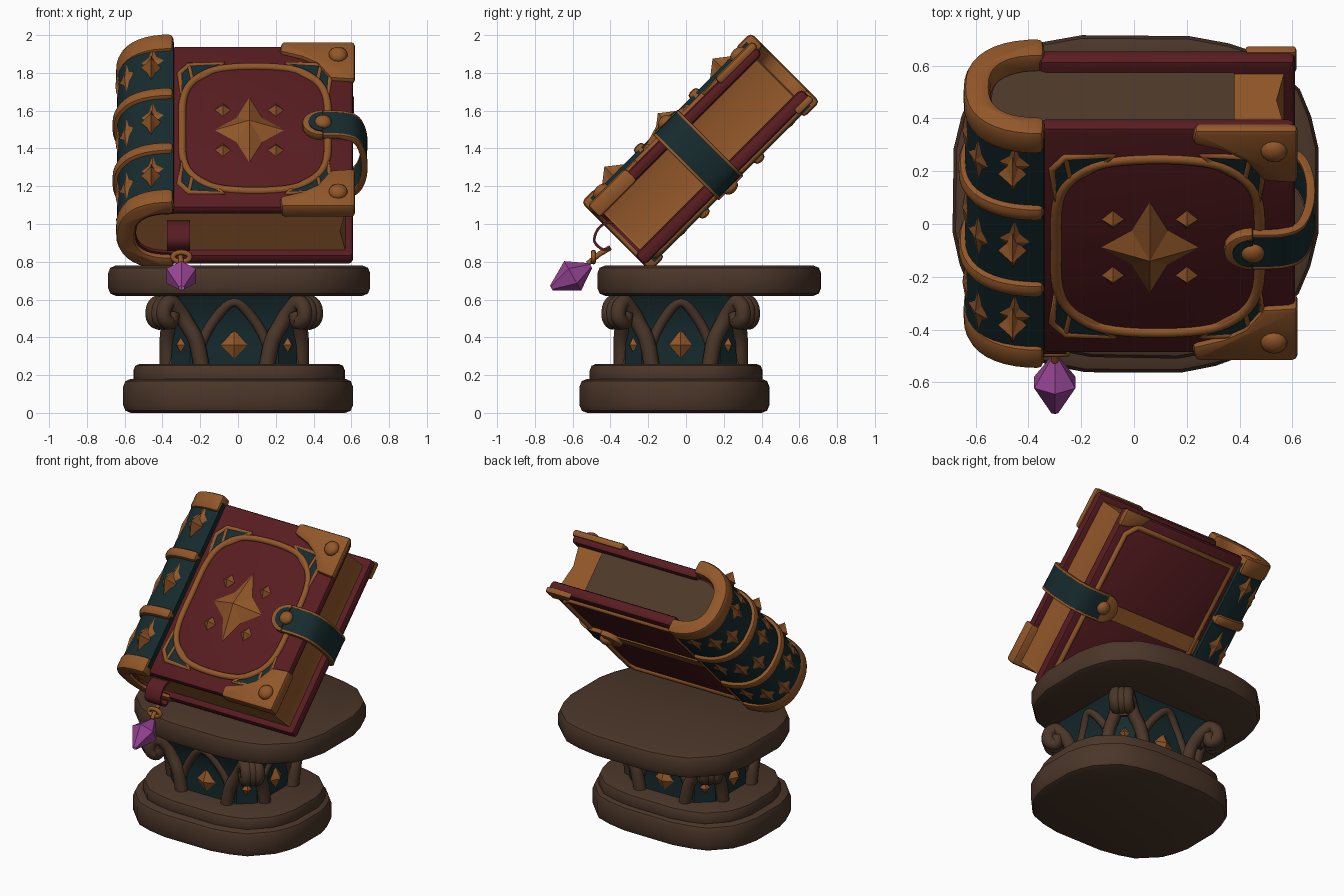
import bpy, bmesh, math, random
from mathutils import Matrix, Vector

if "Cube" in bpy.data.objects:
    bpy.data.objects.remove(bpy.data.objects["Cube"])
random.seed(4)


def material(name, *rgb):
    m = bpy.data.materials.new(name)
    m.use_nodes = True
    m.diffuse_color = (*rgb, 1)
    m.node_tree.nodes["Principled BSDF"].inputs["Base Color"].default_value = (*rgb, 1)
    return m


RED = material("red leather", .098, .012, .015)
GOLD = material("gold", .285, .095, .022)
TEAL = material("dark teal", .008, .024, .027)
STONE = material("brown stone", .07, .037, .022)
PAPER = material("shaded paper", .075, .04, .023)
LIGHT_PAPER = material("light paper", .42, .155, .042)
PURPLE = material("purple crystal", .31, .06, .30)

# Frames: the tilted book, its (x, depth, height) section, and a (y, z, x) section
BOOK = Matrix.Translation((0, -.22, .78)) @ Matrix.Rotation(math.radians(45), 4, 'X')
SECTION = BOOK @ Matrix(((1, 0, 0, 0), (0, 0, 1, 0), (0, 1, 0, 0), (0, 0, 0, 1)))
SIDE = Matrix(((0, 0, 1, 0), (1, 0, 0, 0), (0, 1, 0, 0), (0, 0, 0, 1)))
# The pillar is shallower than it is wide
PILLAR = Matrix.Translation((-.02, -.028, 0)) @ Matrix.Diagonal((.98, .87, 1, 1))


def finish(name, bm, mat, M, angle=35):
    bm.transform(M)
    bmesh.ops.recalc_face_normals(bm, faces=bm.faces)
    me = bpy.data.meshes.new(name)
    bm.to_mesh(me)
    bm.free()
    me.materials.append(mat)
    me.shade_smooth()
    me.set_sharp_from_angle(angle=math.radians(angle))
    ob = bpy.data.objects.new(name, me)
    bpy.context.collection.objects.link(ob)


def prism(name, pts, z0, z1, mat, M=Matrix(), bevel=0):
    bm = bmesh.new()
    lo, hi = ([bm.verts.new((x, y, z)) for x, y in pts] for z in (z0, z1))
    bm.faces.new(lo)
    bm.faces.new(hi)
    for i in range(len(pts)):
        j = (i + 1) % len(pts)
        bm.faces.new((lo[i], lo[j], hi[j], hi[i]))
    bmesh.ops.recalc_face_normals(bm, faces=bm.faces)
    if bevel:
        sharp = [e for e in bm.edges if e.calc_face_angle(0) > .5]
        bmesh.ops.bevel(bm, geom=sharp, offset=bevel, segments=2, profile=.5,
                        affect='EDGES', clamp_overlap=True)
    finish(name, bm, mat, M)


def smooth(pts, closed=False, n=5):
    """Points along a smooth line through pts."""
    pts = [Vector(p) for p in pts]
    k, out = len(pts), []
    for i in range(k if closed else k - 1):
        a, b, c, d = [pts[j % k] if closed else pts[min(max(j, 0), k - 1)]
                      for j in range(i - 1, i + 3)]
        for s in range(n):
            t = s / n
            out.append(b + (c - a) * t / 2 + (2 * a - 5 * b + 4 * c - d) * t * t / 2
                       + (3 * b - a - 3 * c + d) * t ** 3 / 2)
    return out if closed else out + [pts[-1]]


def band(name, path, thick, z0, z1, mat, M, bevel=0):
    """Strip of even thickness that follows a flat path."""
    left, right = [], []
    for i, p in enumerate(path):
        t = (path[min(i + 1, len(path) - 1)] - path[max(i - 1, 0)]).normalized()
        off = Vector((-t.y, t.x)) * thick / 2
        left.append(p + off)
        right.append(p - off)
    prism(name, left + right[::-1], z0, z1, mat, M, bevel)


def tube(name, pts, radius, mat, M=Matrix(), closed=False):
    cu = bpy.data.curves.new(name, 'CURVE')
    cu.dimensions = '3D'
    cu.bevel_depth, cu.bevel_resolution, cu.use_fill_caps = radius, 2, True
    sp = cu.splines.new('POLY')
    sp.points.add(len(pts) - 1)
    for p, q in zip(sp.points, pts):
        p.co = (*(M @ Vector(q)), 1)
    sp.use_cyclic_u = closed
    cu.materials.append(mat)
    bpy.context.collection.objects.link(bpy.data.objects.new(name, cu))


def spike(name, hx, hy, height, M, pinch=.5):
    """Four-pointed faceted star; pinch .5 makes a diamond."""
    ring = [(hx, 0), (hx * pinch, hy * pinch), (0, hy), (-hx * pinch, hy * pinch),
            (-hx, 0), (-hx * pinch, -hy * pinch), (0, -hy), (hx * pinch, -hy * pinch)]
    bm = bmesh.new()
    vs = [bm.verts.new((x, y, 0)) for x, y in ring]
    top = bm.verts.new((0, 0, height))
    bm.faces.new(vs)
    for i in range(8):
        bm.faces.new((vs[i], vs[(i + 1) % 8], top))
    finish(name, bm, GOLD, M, 10)


def stud(name, x, v, w, r):
    bm = bmesh.new()
    bmesh.ops.create_uvsphere(bm, u_segments=14, v_segments=8, radius=r)
    finish(name, bm, GOLD, BOOK @ at(x, v, w) @ Matrix.Diagonal((1, 1, .7, 1)))


def at(x, y, z):
    return Matrix.Translation((x, y, z))


def octagon(hx, hy, c, cy=0):
    return [(hx, cy + hy - c), (hx - c, cy + hy), (c - hx, cy + hy), (-hx, cy + hy - c),
            (-hx, cy + c - hy), (c - hx, cy - hy), (hx - c, cy - hy), (hx, cy + c - hy)]


def slab(name, hx, hy, c, cy, z0, z1, bevel):
    """Worn stone slab: an uneven octagon with softened corners."""
    raw = [Vector(p) + Vector((random.uniform(-.012, .012), random.uniform(-.012, .012)))
           for p in octagon(hx, hy, c, cy)]
    pts = []
    for i, p in enumerate(raw):
        a, b = raw[i - 1], raw[(i + 1) % 8]
        pts += [p.lerp(a, .25), p * .8 + (a + b) * .1, p.lerp(b, .25)]
    prism(name, pts, z0, z1, STONE, bevel=bevel)


# Pedestal slabs
slab("base_slab", .615, .5, .25, -.055, 0, .18, .04)
slab("base_step", .56, .455, .23, -.05, .14, .26, .035)
slab("top_slab", .69, .59, .28, .125, .62, .78, .04)

# Flared pedestal core
bm = bmesh.new()
rings = [[bm.verts.new((x, y, z)) for x, y in octagon(h, h, .1)]
         for z, h in ((.24, .34), (.42, .335), (.54, .36), (.63, .41))]
for a, b in zip(rings, rings[1:]):
    for i in range(8):
        bm.faces.new((a[i], a[(i + 1) % 8], b[(i + 1) % 8], b[i]))
finish("pedestal_core", bm, TEAL, PILLAR, 30)

# Arches, scrolled corner columns and gold diamonds on the four sides
upright = Matrix.Rotation(math.radians(90), 4, 'X')
for i in range(4):
    R = PILLAR @ Matrix.Rotation(math.radians(90 * i), 4, 'Z')
    arch = [(-.2, -.335, .25), (-.17, -.33, .38), (-.1, -.345, .5), (0, -.375, .59)]
    arch += [(-x, y, z) for x, y, z in arch[-2::-1]]
    tube("arch_%d" % i, smooth(arch), .028, STONE, R)
    spike("side_diamond_%d" % i, .075, .08, .04, R @ at(0, -.335, .36) @ upright)
    D = R @ Matrix.Rotation(math.radians(45), 4, 'Z')
    for s in (-1, 0, 1):
        scroll = [(.07 * s, -.43, .47), (.05 * s, -.46, .53), (.04 * s, -.52, .585),
                  (.04 * s, -.57, .56), (.04 * s, -.575, .505), (.04 * s, -.53, .48),
                  (.04 * s, -.51, .53)]
        if s:
            scroll[:0] = [(.13 * s, -.38, .25), (.11 * s, -.4, .38)]
        tube("corner_scroll_%d_%d" % (i, s), smooth(scroll), .042, STONE, D)
    spike("corner_diamond_%d" % i, .035, .04, .03, D @ at(0, -.41, .36) @ upright)

# Covers and page block
for name, v0, v1, w0, w1 in (("back_cover", 0, 1.25, 0, .075), ("front_cover", .025, 1.235, .35, .415)):
    prism(name, [(-.36, v0), (.61, v0), (.61, v1), (-.36, v1)], w0, w1, RED, BOOK, .025)


def arc(cx, rx, rw, steps=20):
    """Rounded spine section, from the front cover round to the back cover."""
    out = []
    for i in range(steps + 1):
        a = math.pi * (.5 + i / steps)
        c, s = math.cos(a), math.sin(a)
        out.append(Vector((cx + rx * math.copysign(abs(c) ** .8, c),
                           .215 + rw * math.copysign(abs(s) ** .8, s))))
    return out


pages = arc(-.34, .2, .15)
block = pages + [Vector((.57, .065)), Vector((.54, .215)), Vector((.57, .365))]
prism("pages", block, .05, 1.19, GOLD, SECTION)
prism("page_bottoms", block, .042, .05, LIGHT_PAPER, SECTION)
prism("page_tops", pages + [Vector((.38, .065)), Vector((.38, .365))], 1.19, 1.198, PAPER, SECTION)

# Spine with lining, end caps and ribs
spine, slim = arc(-.34, .275, .215), arc(-.34, .255, .21)
band("spine_lining", arc(-.34, .225, .17), .05, .025, 1.18, RED, SECTION)
band("spine_cover", spine, .05, .05, 1.22, TEAL, SECTION)
for name, v, half, path in (("lower_cap", .055, .055, slim), ("lower_rib", .42, .035, spine),
                            ("upper_rib", .83, .035, spine), ("upper_cap", 1.21, .06, slim)):
    band("spine_" + name, path, .1, v - half, v + half, GOLD, SECTION, .025)
for v in (.22, .62, 1.03):
    spike("spine_stud", .055, .09, .07, BOOK @ at(-.46, v, .45), .42)
    for k in (2, 6, 9, 12, 15, 18):
        p, t = spine[k], spine[k + 1] - spine[k - 1]
        n = Vector((t.y, -t.x)).normalized()
        n = n if n.x < 0 else -n
        turn = Matrix.Rotation(math.atan2(n.x, n.y), 4, 'Y')
        shift = (.05, -.05, 0)[k // 3 % 3]
        spike("spine_fleck", .06, .11, .014,
              BOOK @ at(p.x + n.x * .024, v + shift, p.y + n.y * .024) @ turn, .32)

# Corner plates with studs; the back cover has only a thin upper one
plate = [(.62, 1.245), (.23, 1.245), (.22, 1.17), (.34, 1.13), (.42, 1.08), (.49, .97), (.62, .96)]
lower = [(x, 1.255 - v) for x, v in plate]
for end, pts, v, w in (("upper", plate, 1.14, .39), ("lower", lower, .115, .345)):
    prism(end + "_front_corner", pts, w, .438, GOLD, BOOK, .02)
    stud(end + "_front_stud", .53, v, .438, .05)
prism("upper_back_corner", [(.615, 1.255), (.42, 1.255), (.46, 1.19), (.55, 1.15), (.615, 1.14)],
      -.015, .025, GOLD, BOOK, .012)

# Ornamental front frame with teal corner cells
CX, CV = .09, .61
quarter = [(.385, 0), (.38, .22), (.33, .35), (.21, .44), (0, .465)]
loop = quarter + [(-x, v) for x, v in quarter[-2::-1]]
loop += [(x, -v) for x, v in loop[-2:0:-1]]
tube("front_frame", [(CX + p.x, CV + p.y, .413) for p in smooth(loop, True)],
     .021, GOLD, BOOK, True)
cell = [(.385, .22), (.4, .41), (.35, .475), (.17, .485), (.21, .44), (.33, .35)]
for sx in (-1, 1):
    for sv in (-1, 1):
        pts = [(CX + sx * x, CV + sv * v) for x, v in cell]
        prism("corner_cell", pts, .412, .42, TEAL, BOOK)
        tube("cell_edge", [(x, v, .413) for x, v in pts], .016, GOLD, BOOK, True)
        tube("cell_bar", [(*pts[2], .413), (*pts[5], .413)], .012, GOLD, BOOK)

# Gold outline and cross band on the back cover
outline = [(-.3, .08), (.5, .08), (.54, .14), (.54, 1.1), (.48, 1.17), (-.3, 1.17)]
tube("back_outline", [(x, v, 0) for x, v in outline], .02, GOLD, BOOK, True)
prism("back_band", [(-.33, .56), (.4, .56), (.4, .66), (-.33, .66)], -.009, 0, GOLD, BOOK)

# Central star with four small points
spike("cover_star", .19, .25, .075, BOOK @ at(.06, .6, .413), .37)
for sx in (-1, 1):
    for sv in (-1, 1):
        spike("cover_point", .045, .05, .04, BOOK @ at(.06 + sx * .14, .6 + sv * .15, .413))

# Clasp strap with gold edging and studs
half = [(.45, .225), (.56, .22), (.63, .18), (.665, .07)]
strap = smooth([(x, .215 + w) for x, w in half] + [(x, .215 - w) for x, w in half[::-1]])
band("strap", strap, .03, .53, .7, TEAL, SECTION)
for v in (.53, .7):
    band("strap_edge", strap, .034, v - .008, v + .008, GOLD, SECTION, .005)
tip = [(.45 + .11 * math.cos(a), .615 + .095 * math.sin(a))
       for a in (math.pi * (.5 + i / 10) for i in range(11))]
for side, w in (("front", .44), ("back", -.01)):
    prism("strap_tip_" + side, tip, w - .025, w + .02, GOLD, BOOK, .008)
    stud("strap_stud_" + side, .45, .615, w + (.02 if w > 0 else -.02), .045)
inset = [(.45 + (x - .45) * .7, .615 + (v - .615) * .75) for x, v in tip]
prism("strap_inset", inset, .458, .465, TEAL, BOOK)

# Ribbon bookmark, gold bead ring and hanging crystal
ribbon = [(-.3, .95), (-.39, 1.01), (-.46, .98), (-.485, .91), (-.44, .865), (-.4, .875)]
band("bookmark_ribbon", smooth(ribbon), .014, -.375, -.255, RED, SIDE)
tube("bookmark_cord", [(-.31, -.4, .875), (-.305, -.46, .84), (-.3, -.52, .79)], .014, GOLD)
ring = [(-.3 + .045 * math.cos(a), -.49, .825 + .025 * math.sin(a))
        for a in (math.tau * i / 16 for i in range(16))]
tube("bookmark_ring", ring, .014, GOLD, closed=True)
bm = bmesh.new()
for sign, length in ((1, .11), (-1, .13)):
    bmesh.ops.create_cone(bm, segments=6, radius1=.09, radius2=.015, depth=length,
                          matrix=at(0, 0, sign * length / 2) @ Matrix.Diagonal((1, 1, sign, 1)))
axis = Vector((0, .21, .12)).to_track_quat('Z', 'Y').to_matrix().to_4x4()
finish("crystal", bm, PURPLE, at(-.3, -.6, .725) @ axis, 5)
